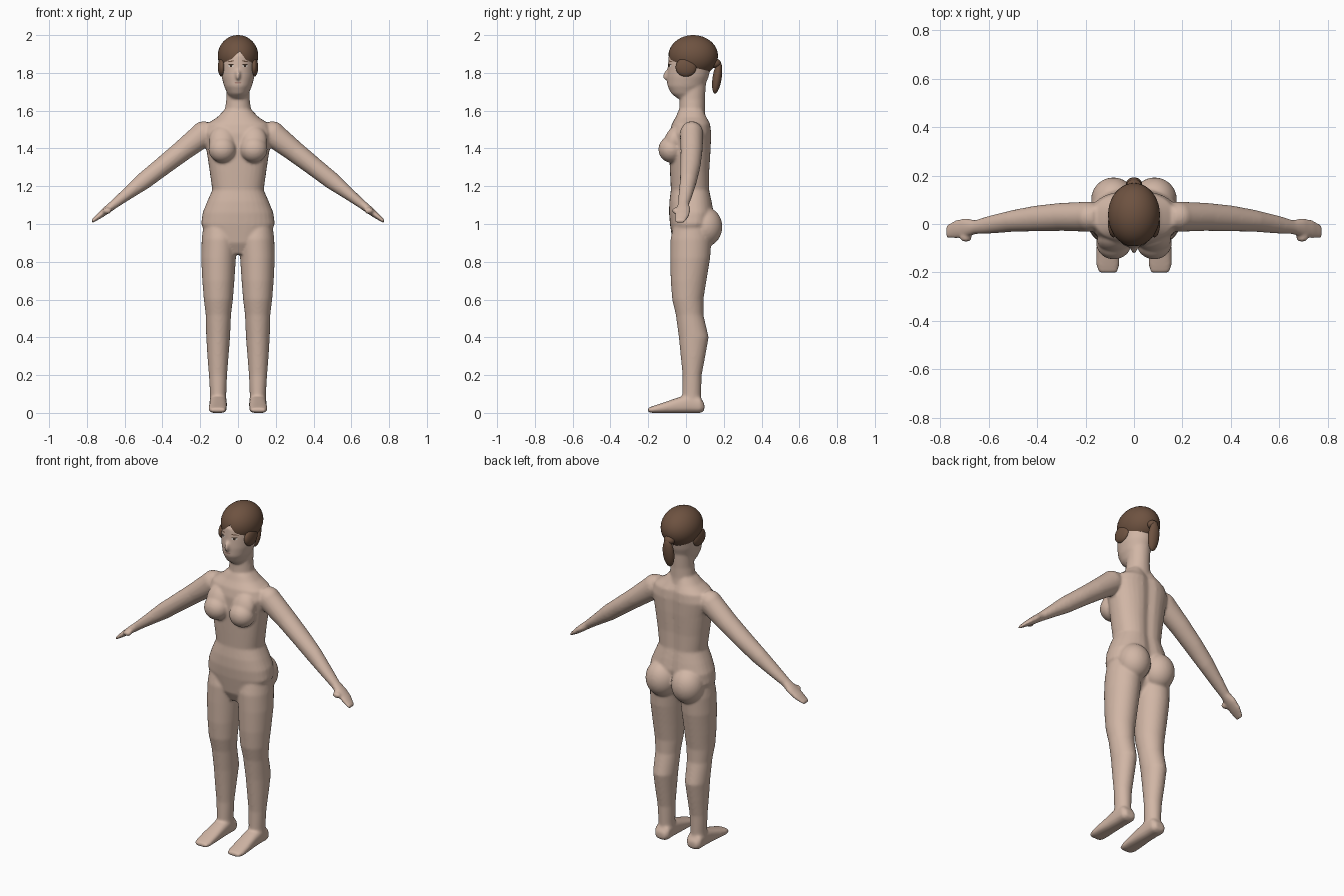
import bpy, bmesh, math
from mathutils import Matrix, Vector

cube = bpy.data.objects.get("Cube")
if cube:
    bpy.data.objects.remove(cube, do_unlink=True)


def material(name, rgb):
    m = bpy.data.materials.new(name)
    m.use_nodes = True
    m.diffuse_color = (*rgb, 1)
    m.node_tree.nodes["Principled BSDF"].inputs["Base Color"].default_value = (*rgb, 1)
    return m


SKIN = material("skin", (0.64, 0.47, 0.38))
HAIR = material("brown hair", (0.155, 0.085, 0.052))
WHITE = material("eye white", (0.75, 0.72, 0.68))
DARK = material("dark iris", (0.05, 0.03, 0.02))
LIP = material("lip", (0.45, 0.26, 0.21))


def add(name, bm, mat):
    bmesh.ops.recalc_face_normals(bm, faces=bm.faces)
    for f in bm.faces:
        f.smooth = True
    me = bpy.data.meshes.new(name)
    bm.to_mesh(me)
    bm.free()
    me.materials.append(mat)
    ob = bpy.data.objects.new(name, me)
    bpy.context.collection.objects.link(ob)
    return ob


def loft(name, rows, power=1.0, groove=0.0, xf=Matrix(), n=32):
    """Rows are (height, centre x, half width, near y, far y)."""
    bm = bmesh.new()
    rings = []
    for z, cx, hw, y0, y1 in rows:
        ring = []
        for i in range(n):
            a = math.tau * i / n
            c, s = math.cos(a), math.sin(a)
            x = cx + hw * math.copysign(abs(c) ** power, c)
            y = (y0 + y1) / 2 + (y1 - y0) / 2 * math.copysign(abs(s) ** power, s)
            if s > 0:
                y -= groove * math.exp(-(x / 0.03) ** 2)
            ring.append(bm.verts.new(xf @ Vector((x, y, z))))
        rings.append(ring)
    for a, b in zip(rings, rings[1:]):
        for i in range(n):
            j = (i + 1) % n
            bm.faces.new((a[i], a[j], b[j], b[i]))
    bm.faces.new(rings[0])
    bm.faces.new(rings[-1])
    return add(name, bm, SKIN)


def ball(name, centre, radii, mat, tilt=0.0):
    bm = bmesh.new()
    xf = Matrix.Translation(centre) @ Matrix.Rotation(tilt, 4, 'X') @ Matrix.Diagonal((*radii, 1))
    bmesh.ops.create_uvsphere(bm, u_segments=40, v_segments=24, radius=1, matrix=xf)
    return add(name, bm, mat)


def apply(ob, modifier):
    bpy.context.view_layer.objects.active = ob
    bpy.ops.object.modifier_apply(modifier=modifier.name)


def join(name, parts):
    bpy.ops.object.select_all(action='DESELECT')
    for p in parts:
        p.select_set(True)
    bpy.context.view_layer.objects.active = parts[0]
    bpy.ops.object.join()
    parts[0].name = name
    return parts[0]


# Torso with a shallow spine groove
parts = [loft("torso", [
    (0.84, 0, 0.06, -0.04, 0.06), (0.9, 0, 0.15, -0.07, 0.1),
    (1.0, 0, 0.195, -0.085, 0.14), (1.06, 0, 0.187, -0.09, 0.15),
    (1.12, 0, 0.163, -0.088, 0.14), (1.18, 0, 0.136, -0.08, 0.128),
    (1.28, 0, 0.15, -0.085, 0.128), (1.4, 0, 0.168, -0.09, 0.135),
    (1.48, 0, 0.185, -0.088, 0.137), (1.53, 0, 0.165, -0.075, 0.132),
    (1.565, 0, 0.11, -0.055, 0.115), (1.6, 0, 0.076, -0.04, 0.1)], 0.85, 0.014)]

# Neck and head
parts.append(loft("neck", [
    (1.52, 0, 0.1, -0.05, 0.11), (1.6, 0, 0.07, -0.036, 0.1),
    (1.66, 0, 0.062, -0.034, 0.1), (1.8, 0, 0.062, -0.02, 0.11)]))
parts.append(loft("head", [
    (1.665, 0, 0.035, -0.045, 0.03), (1.69, 0, 0.056, -0.078, 0.07),
    (1.73, 0, 0.074, -0.098, 0.1), (1.78, 0, 0.087, -0.1, 0.12),
    (1.84, 0, 0.092, -0.096, 0.135), (1.89, 0, 0.088, -0.092, 0.135),
    (1.94, 0, 0.065, -0.06, 0.11), (1.97, 0, 0.03, -0.01, 0.07)]))
parts.append(ball("nose", (0, -0.1, 1.79), (0.013, 0.02, 0.03), SKIN, -0.35))

# Arms run down their own axis, feet run forward
arm_turn = Matrix.Rotation(math.radians(128.1), 4, 'Y')
foot_turn = Matrix.Rotation(math.radians(90), 4, 'X')
for side in (1, -1):
    flip = Matrix.Diagonal((side, 1, 1, 1))
    parts.append(ball("shoulder", (side * 0.185, 0.03, 1.475), (0.065, 0.062, 0.068), SKIN))
    parts.append(loft("arm", [
        (-0.06, 0, 0.05, -0.02, 0.08), (0, 0, 0.066, -0.032, 0.092),
        (0.14, 0, 0.056, -0.028, 0.087), (0.27, 0, 0.05, -0.03, 0.076),
        (0.39, 0, 0.046, -0.032, 0.058), (0.52, 0, 0.031, -0.04, 0.033),
        (0.59, 0, 0.024, -0.042, 0.016), (0.64, 0, 0.021, -0.055, 0.024),
        (0.69, 0, 0.016, -0.06, 0.018), (0.742, 0, 0.008, -0.058, -0.005)],
        xf=flip @ Matrix.Translation((0.19, 0, 1.47)) @ arm_turn))
    parts.append(ball("thumb", (side * 0.693, -0.056, 1.07), (0.025, 0.018, 0.017), SKIN))
    parts.append(ball("chest", (side * 0.083, -0.078, 1.395), (0.073, 0.068, 0.07), SKIN))
    parts.append(ball("upper_chest", (side * 0.083, -0.065, 1.44), (0.07, 0.05, 0.085), SKIN, -0.35))
    parts.append(ball("buttock", (side * 0.085, 0.1, 0.985), (0.092, 0.092, 0.105), SKIN))
    parts.append(loft("leg", [
        (1.02, 0.1, 0.08, -0.06, 0.12), (0.92, 0.098, 0.094, -0.082, 0.135),
        (0.82, 0.103, 0.092, -0.083, 0.128), (0.7, 0.104, 0.085, -0.081, 0.108),
        (0.6, 0.104, 0.077, -0.073, 0.092), (0.52, 0.104, 0.067, -0.054, 0.092),
        (0.4, 0.105, 0.063, -0.038, 0.12), (0.3, 0.106, 0.056, -0.028, 0.102),
        (0.2, 0.106, 0.048, -0.018, 0.083), (0.1, 0.105, 0.043, -0.02, 0.08),
        (0.03, 0.105, 0.043, -0.02, 0.08)], xf=flip))
    parts.append(loft("foot", [
        (-0.097, 0.105, 0.03, 0.012, 0.05), (-0.075, 0.105, 0.046, -0.001, 0.085),
        (-0.02, 0.105, 0.046, -0.001, 0.1), (0.04, 0.105, 0.046, -0.001, 0.082),
        (0.11, 0.107, 0.048, -0.001, 0.058), (0.17, 0.108, 0.047, -0.001, 0.038),
        (0.202, 0.107, 0.038, 0.004, 0.026)], 0.75, xf=flip @ foot_turn))

# Fuse the parts into one soft skin
body = join("body", parts)
remesh = body.modifiers.new("fuse", 'REMESH')
remesh.mode = 'VOXEL'
remesh.voxel_size = 0.007
remesh.use_smooth_shade = True
apply(body, remesh)
soften = body.modifiers.new("soften", 'SMOOTH')
soften.factor = 0.5
soften.iterations = 7
apply(body, soften)

# Hair cap, with the face opening cut by an extruded hairline
cap = ball("hair_cap", (0, 0.038, 1.89), (0.107, 0.131, 0.11), HAIR)
bm = bmesh.new()
line = [(-0.074, 1.7), (-0.07, 1.835), (-0.035, 1.872), (0.01, 1.915),
        (0.04, 1.872), (0.07, 1.835), (0.074, 1.7)]
front = [bm.verts.new((x, -0.3, z)) for x, z in line]
back = [bm.verts.new((x, -0.035, z)) for x, z in line]
bm.faces.new(front)
bm.faces.new(back)
for i in range(len(line)):
    j = (i + 1) % len(line)
    bm.faces.new((front[i], front[j], back[j], back[i]))
cutter = add("hairline_cutter", bm, HAIR)
cut = cap.modifiers.new("hairline", 'BOOLEAN')
cut.operation = 'DIFFERENCE'
cut.solver = 'EXACT'
cut.object = cutter
apply(cap, cut)
bpy.data.objects.remove(cutter, do_unlink=True)
bpy.ops.object.select_all(action='DESELECT')
cap.select_set(True)
bpy.ops.object.shade_smooth_by_angle(angle=math.radians(40))

# Side locks and ponytail
for side, name in ((1, "left"), (-1, "right")):
    ball(name + "_side_lock", (side * 0.085, 0.0, 1.83), (0.022, 0.055, 0.05), HAIR)
ball("hair_tie", (0, 0.155, 1.85), (0.032, 0.03, 0.025), HAIR)
ball("ponytail", (0, 0.165, 1.775), (0.034, 0.024, 0.085), HAIR, -0.15)


# Painted face details, laid on the skin
def patch(name, x, z, rx, rz, mat, lift, tilt=0.0):
    bm = bmesh.new()
    verts = []
    for r, i in [(0, 0)] + [(1, i) for i in range(16)]:
        a = math.tau * i / 16
        u, v = r * rx * math.cos(a), r * rz * math.sin(a)
        px = x + u * math.cos(tilt) - v * math.sin(tilt)
        pz = z + u * math.sin(tilt) + v * math.cos(tilt)
        hit, where, _, _ = body.ray_cast(Vector((px, -1, pz)), Vector((0, 1, 0)))
        verts.append(bm.verts.new((px, (where.y if hit else -0.09) - lift, pz)))
    for i in range(16):
        bm.faces.new((verts[0], verts[1 + i], verts[1 + (i + 1) % 16]))
    add(name, bm, mat)


bpy.context.view_layer.update()
for side, name in ((1, "left"), (-1, "right")):
    patch(name + "_eye", side * 0.037, 1.838, 0.014, 0.007, WHITE, 0.002)
    patch(name + "_iris", side * 0.037, 1.838, 0.007, 0.007, DARK, 0.003)
    patch(name + "_lash", side * 0.037, 1.845, 0.016, 0.0025, DARK, 0.003)
    patch(name + "_brow", side * 0.038, 1.861, 0.019, 0.003, HAIR, 0.002, -side * 0.15)
patch("mouth", 0, 1.748, 0.02, 0.005, LIP, 0.002)
